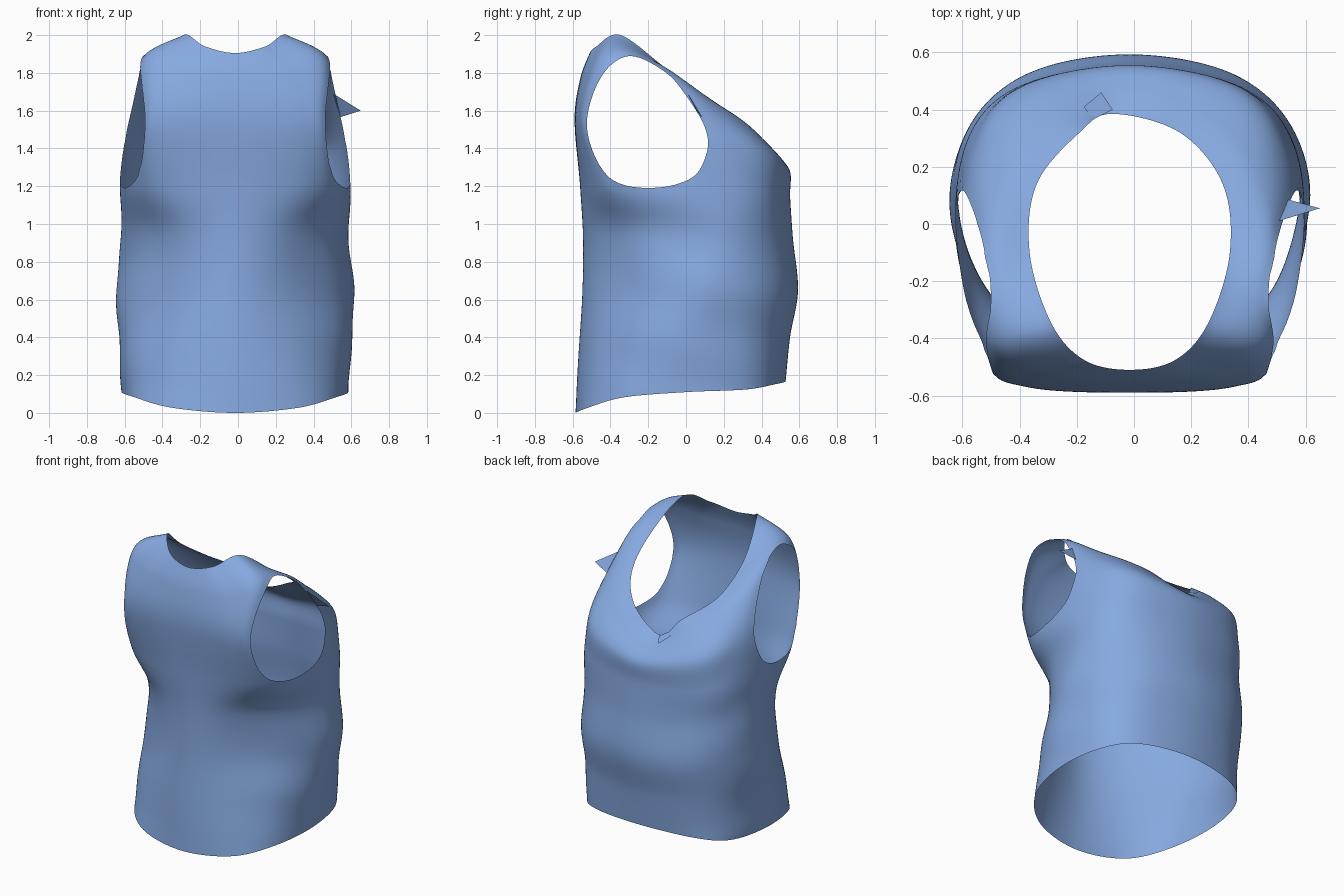
import bpy, bmesh, math
from mathutils import Vector

if "Cube" in bpy.data.objects:
    bpy.data.objects.remove(bpy.data.objects["Cube"])

COLS, STEP_U, STEP_V = 12, 14, 12
SHIFT = -0.015

cloth = bpy.data.materials.new("soft_blue_cloth")
cloth.diffuse_color = (0.24, 0.40, 0.75, 1)
cloth.use_nodes = True
cloth.node_tree.nodes["Principled BSDF"].inputs["Base Color"].default_value = cloth.diffuse_color


def catmull(p, t):
    a, b, c, d = p
    return 0.5 * (2 * b + (c - a) * t + (2 * a - 5 * b + 4 * c - d) * t * t
                  + (3 * b - a - 3 * c + d) * t ** 3)


def smooth_line(pts, steps, closed):
    n, out = len(pts), []
    for i in range(n if closed else n - 1):
        ids = [i - 1, i, i + 1, i + 2]
        if closed:
            q = [pts[k % n] for k in ids]
        else:
            q = [pts[min(max(k, 0), n - 1)] for k in ids]
        out += [catmull(q, s / steps) for s in range(steps)]
    return out if closed else out + [pts[-1]]


def torso_ring(zb, zs, zf, w, yb, yf, square_back, square_front, side_y):
    """Rounded-square section; height varies from back to side to front."""
    ring = []
    for i in range(COLS):
        a = 2 * math.pi * i / COLS
        s, c = math.sin(a), math.cos(a)
        e = 2 / (square_back if c > 0 else square_front)
        x = math.copysign(abs(s) ** e * w, s) if abs(s) > 1e-6 else 0
        y = abs(c) ** e * (yb if c > 0 else yf) if abs(c) > 1e-6 else 0
        y += side_y * s ** 4 * (1 - abs(c))
        z = zs + ((zb if c > 0 else zf) - zs) * c * c
        ring.append(Vector((x, y, z)))
    return ring


def mirrored_ring(half):
    pts = [Vector(p) for p in half]
    return pts + [Vector((-p.x, p.y, p.z)) for p in reversed(pts[1:-1])]


# Sections from hem to neckline
rings = [torso_ring(*r) for r in (
    (0.0, 0.11, 0.165, 0.60, -0.585, 0.525, 2.4, 2.7, 0.0),
    (0.35, 0.38, 0.40, 0.615, -0.565, 0.55, 1.95, 2.5, 0.0),
    (0.65, 0.65, 0.65, 0.63, -0.55, 0.595, 1.6, 2.35, 0.08),
    (0.95, 0.95, 0.93, 0.60, -0.545, 0.565, 1.8, 2.45, 0.12),
    (1.20, 1.20, 1.14, 0.61, -0.56, 0.55, 2.8, 2.6, 0.03))]
chest = [(0, -.59, 1.55), (.36, -.57, 1.54), (.505, -.48, 1.52), (.59, -.12, 1.5),
         (.55, .22, 1.45), (.39, .46, 1.36), (0, .55, 1.28)]
shoulder = [(0, -.56, 1.77), (.31, -.53, 1.79), (.48, -.42, 1.87), (.51, -.15, 1.82),
            (.465, .12, 1.65), (.31, .36, 1.495), (-.03, .48, 1.36)]
neck = [(0, -.51, 1.905), (.16, -.475, 1.94), (.275, -.345, 2.0), (.35, -.1, 1.82),
        (.325, .14, 1.655), (.175, .32, 1.53), (-.06, .385, 1.42)]
rings += [mirrored_ring(h) for h in (chest, shoulder, neck)]


def wrinkle(p):
    """Soft cloth folds pushed along the outward direction."""
    out = Vector((p.x, p.y, 0)).normalized()
    side = abs(out.x) ** 2
    fade = max(0.0, min(1.0, (1.35 - p.z) / 0.3)) * min(1.0, p.z / 0.15)
    d = 0.003 * math.sin(17 * p.z + 5 * p.y + 3 * p.x) * side
    d += 0.002 * math.sin(9 * p.x + 7 * p.z)
    return p + out * d * fade


# Garment shell
columns = [smooth_line([r[c] for r in rings], STEP_V, False) for c in range(COLS)]
rows = [smooth_line([col[j] for col in columns], STEP_U, True)
        for j in range(len(columns[0]))]
bm = bmesh.new()
grid = [[bm.verts.new(wrinkle(p)) for p in row] for row in rows]
n = len(grid[0])
for j in range(len(grid) - 1):
    for i in range(n):
        k = (i + 1) % n
        bm.faces.new((grid[j][i], grid[j][k], grid[j + 1][k], grid[j + 1][i]))

# Armholes, outlined in the side plane
outline = [(-.2, 1.19), (-.34, 1.21), (-.43, 1.27), (-.5, 1.4), (-.525, 1.55),
           (-.48, 1.72), (-.4, 1.84), (-.3, 1.89), (-.2, 1.86), (-.08, 1.78),
           (0, 1.68), (.06, 1.59), (.105, 1.5), (.115, 1.4), (.06, 1.27), (-.05, 1.21)]
hole = smooth_line([Vector(p) for p in outline], 10, True)


def inside(y, z):
    hit = False
    for a, b in zip(hole, hole[1:] + hole[:1]):
        if (a.y > z) != (b.y > z) and y < a.x + (z - a.y) / (b.y - a.y) * (b.x - a.x):
            hit = not hit
    return hit


cut = []
for f in bm.faces:
    c = f.calc_center_median()
    if abs(c.x) > 0.42 and inside(c.y, c.z):
        cut.append(f)
rim = {v for f in cut for v in f.verts}
bmesh.ops.delete(bm, geom=cut, context='FACES')
rim = [v for v in rim if v.is_valid and v.is_boundary]
for v in rim:
    q = Vector((v.co.y, v.co.z))
    best = min(hole, key=lambda h: (h - q).length)
    if (best - q).length < 0.04:
        v.co.y, v.co.z = best

# Even out the armhole rims, then the cloth right beside them
for _ in range(8):
    new = {}
    for v in rim:
        near = [e.other_vert(v).co for e in v.link_edges if e.is_boundary]
        mean = sum(near, Vector()) / len(near)
        new[v] = v.co.lerp(mean, 0.5)
        new[v].y = v.co.y * 0.8 + new[v].y * 0.2
        new[v].z = v.co.z * 0.8 + new[v].z * 0.2
    for v, co in new.items():
        v.co = co
beside = {e.other_vert(v) for v in rim for e in v.link_edges}
beside = [v for v in beside if not v.is_boundary]
for _ in range(3):
    bmesh.ops.smooth_vert(bm, verts=beside, factor=0.5,
                          use_axis_x=True, use_axis_y=True, use_axis_z=True)


def add_object(name, bm):
    for v in bm.verts:
        v.co.x += SHIFT
    me = bpy.data.meshes.new(name)
    bm.to_mesh(me)
    bm.free()
    me.materials.append(cloth)
    ob = bpy.data.objects.new(name, me)
    bpy.context.collection.objects.link(ob)
    for p in me.polygons:
        p.use_smooth = True
    return ob


def add_patch(name, corners):
    patch = bmesh.new()
    patch.faces.new([patch.verts.new(p) for p in corners])
    add_object(name, patch)


add_object("vest_shell", bm)

# Loose pointed scrap on one armhole edge
add_patch("armhole_scrap", ((.52, .01, 1.69), (.665, .055, 1.60), (.555, .085, 1.565)))

# Small folded flap at the bottom of the neckline
add_patch("neckline_flap", ((-.13, .365, 1.46), (-.06, .40, 1.42),
                            (-.10, .46, 1.40), (-.16, .41, 1.45)))
